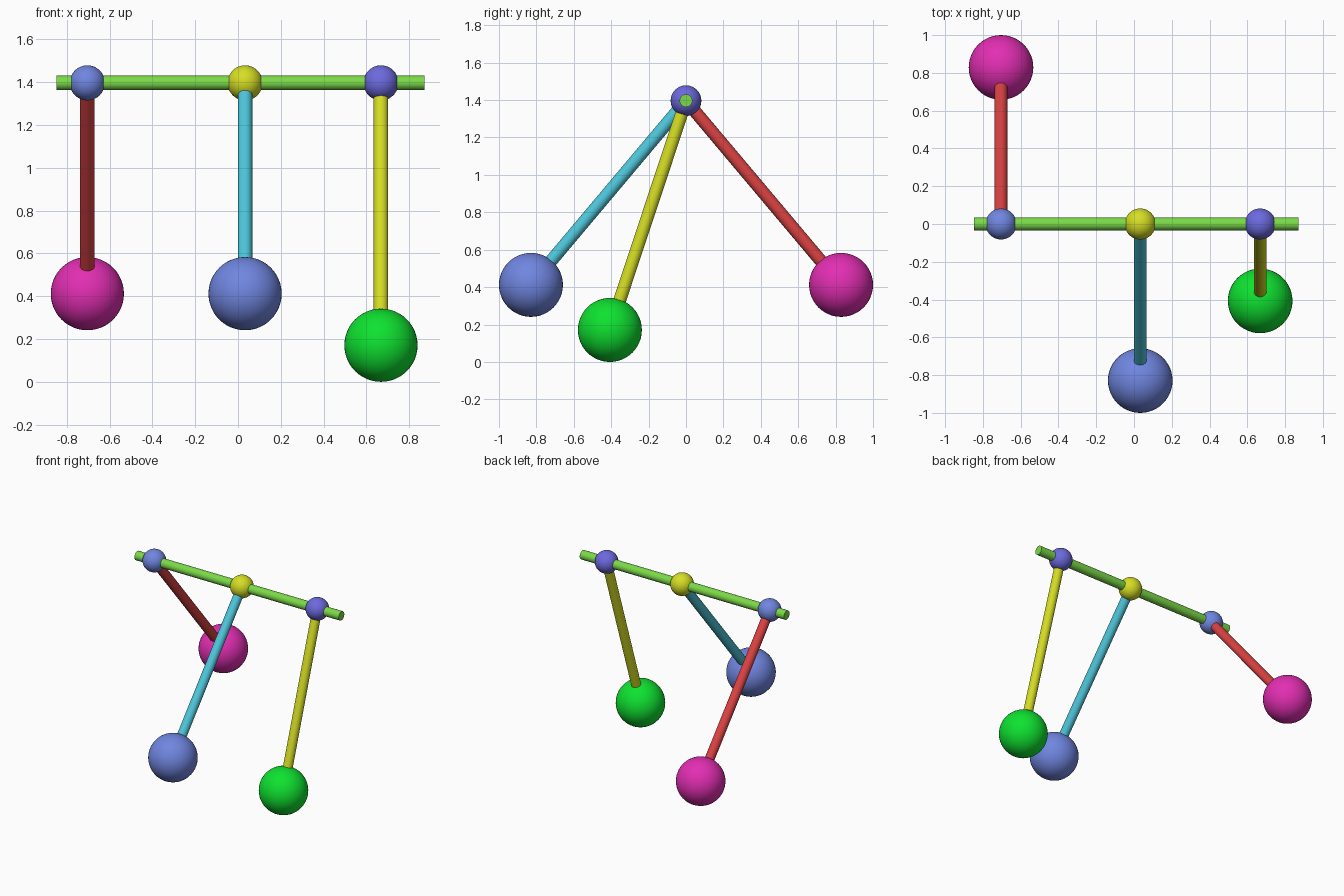
import bpy
import math
from mathutils import Vector

if "Cube" in bpy.data.objects:
    bpy.data.objects.remove(bpy.data.objects["Cube"])


def material(name, r, g, b):
    """Flat colour given as 0-255 display values, stored as linear."""
    def lin(c):
        c /= 255
        return c / 12.92 if c <= 0.04045 else ((c + 0.055) / 1.055) ** 2.4
    m = bpy.data.materials.new(name)
    m.diffuse_color = (lin(r), lin(g), lin(b), 1)
    m.use_nodes = True
    m.node_tree.nodes["Principled BSDF"].inputs["Base Color"].default_value = m.diffuse_color
    return m


LIME = material("lime", 124, 218, 72)
PINK = material("pink", 226, 46, 178)
GREEN = material("green", 14, 226, 48)
BLUE = material("periwinkle", 112, 134, 224)
VIOLET = material("violet_blue", 108, 106, 222)
YELLOW = material("yellow", 214, 222, 36)
CYAN = material("cyan", 78, 198, 218)
RED = material("red", 220, 66, 66)


def finish(name, mat):
    ob = bpy.context.object
    ob.name = name
    ob.data.materials.append(mat)
    bpy.ops.object.shade_smooth_by_angle(angle=math.radians(40))


def ball(name, center, radius, mat):
    bpy.ops.mesh.primitive_uv_sphere_add(segments=48, ring_count=24,
                                         radius=radius, location=center)
    finish(name, mat)


def rod(name, start, end, radius, mat):
    a, b = Vector(start), Vector(end)
    d = b - a
    bpy.ops.mesh.primitive_cylinder_add(
        vertices=32, radius=radius, depth=d.length, location=(a + b) / 2,
        rotation=d.to_track_quat('Z', 'Y').to_euler())
    finish(name, mat)


BAR_Z = 1.397

# Horizontal axle carrying the three pendulums
rod("axle", (-0.848, 0, BAR_Z), (0.871, 0, BAR_Z), 0.034, LIME)

# Pendulums: x, bob y, bob z, joint, rod and bob colours
pendulums = {
    "left": (-0.704, 0.829, 0.412, BLUE, RED, PINK),
    "middle": (0.033, -0.829, 0.412, YELLOW, CYAN, BLUE),
    "right": (0.668, -0.407, 0.171, VIOLET, YELLOW, GREEN),
}
for side, (x, y, z, joint_mat, rod_mat, bob_mat) in pendulums.items():
    pivot, bob = (x, 0, BAR_Z), (x, y, z)
    ball(side + "_joint", pivot, 0.082, joint_mat)
    rod(side + "_rod", pivot, bob, 0.034, rod_mat)
    ball(side + "_bob", bob, 0.171, bob_mat)
